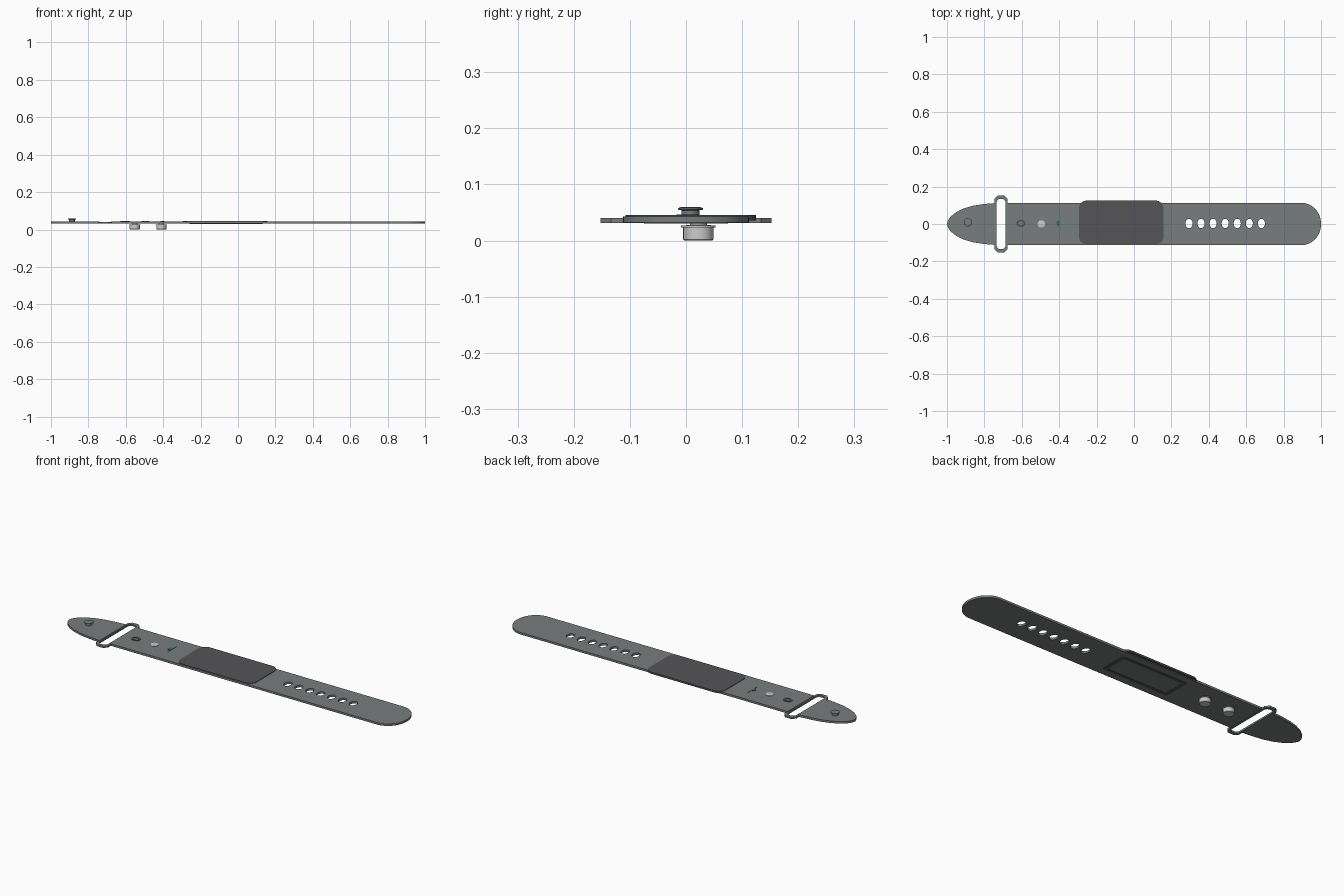
import bpy, bmesh
from math import sin, cos, pi

if "Cube" in bpy.data.objects:
    bpy.data.objects.remove(bpy.data.objects["Cube"])


def material(name, rgb):
    m = bpy.data.materials.new(name)
    m.diffuse_color = (*rgb, 1)
    m.use_nodes = True
    m.node_tree.nodes["Principled BSDF"].inputs["Base Color"].default_value = m.diffuse_color
    return m


STRAP = material("strap_grey", (0.19, 0.205, 0.205))
DARK = material("dark_grey", (0.09, 0.09, 0.095))
GREEN = material("green", (0.03, 0.3, 0.18))


def ellipse(cx, cy, rx, ry, n=32, a0=0, a1=2 * pi):
    closed = abs(a1 - a0 - 2 * pi) < 1e-6
    steps = n if closed else n - 1
    return [(cx + rx * cos(a0 + (a1 - a0) * i / steps),
             cy + ry * sin(a0 + (a1 - a0) * i / steps)) for i in range(n)]


def rounded_rect(x0, x1, y0, y1, r, n=8):
    pts = []
    for k, (cx, cy) in enumerate([(x1 - r, y1 - r), (x0 + r, y1 - r),
                                  (x0 + r, y0 + r), (x1 - r, y0 + r)]):
        pts += ellipse(cx, cy, r, r, n, k * pi / 2, (k + 1) * pi / 2)
    return pts


def plate(name, outlines, z0, z1, mat=None):
    """Flat plate from an outer outline plus hole outlines."""
    cu = bpy.data.curves.new(name, 'CURVE')
    cu.dimensions = '2D'
    cu.fill_mode = 'BOTH'
    cu.extrude = (z1 - z0) / 2
    for pts in outlines:
        s = cu.splines.new('POLY')
        s.points.add(len(pts) - 1)
        for p, (x, y) in zip(s.points, pts):
            p.co = (x, y, 0, 1)
        s.use_cyclic_u = True
    if mat:
        cu.materials.append(mat)
    ob = bpy.data.objects.new(name, cu)
    ob.location.z = (z0 + z1) / 2
    bpy.context.collection.objects.link(ob)
    finish(ob, True)
    return ob


def finish(ob, convert=False):
    bpy.ops.object.select_all(action='DESELECT')
    bpy.context.view_layer.objects.active = ob
    ob.select_set(True)
    if convert:
        bpy.ops.object.convert(target='MESH')
    bpy.ops.object.shade_smooth_by_angle()


def lathe(name, profile, x, y, mat=None, n=32):
    """Round part from (radius, z) pairs, capped at both ends."""
    bm = bmesh.new()
    rings = [[bm.verts.new((x + r * cos(2 * pi * i / n), y + r * sin(2 * pi * i / n), z))
              for i in range(n)] for r, z in profile]
    for a, b in zip(rings, rings[1:]):
        for i in range(n):
            j = (i + 1) % n
            bm.faces.new((a[i], a[j], b[j], b[i]))
    bm.faces.new(rings[0][::-1])
    bm.faces.new(rings[-1])
    bmesh.ops.recalc_face_normals(bm, faces=bm.faces)
    me = bpy.data.meshes.new(name)
    bm.to_mesh(me)
    bm.free()
    if mat:
        me.materials.append(mat)
    ob = bpy.data.objects.new(name, me)
    bpy.context.collection.objects.link(ob)
    finish(ob)


# Long strap with rounded end and adjustment holes
W = 0.112
tip = (rounded_rect(0.8, 1.0, -W, W, 0.08)[:8], )
outline = [(-0.68, W), (-0.68, -W), (0.90, -W)]
outline += ellipse(0.90, 0, 0.10, W, 25, -pi / 2, pi / 2)[1:]
holes = [ellipse(0.294 + 0.0645 * i, 0.003, 0.019, 0.025) for i in range(7)]
plate("strap", [outline] + holes, 0.032, 0.043, STRAP)

# Tapered tab on the other side of the loop
side = [(-0.74, 0.112), (-0.80, 0.107), (-0.86, 0.098), (-0.91, 0.083),
        (-0.95, 0.064), (-0.98, 0.040), (-0.996, 0.016)]
plate("end_tab", [side + [(-1.0, 0)] + [(x, -y) for x, y in side[::-1]]],
      0.032, 0.043, STRAP)

# Loop ring with chamfered ends and a long slot
half = [(-0.676, 0.10), (-0.676, 0.134), (-0.692, 0.152),
        (-0.730, 0.152), (-0.746, 0.134), (-0.746, 0.10)]
ring = half + [(x, -y) for x, y in half[::-1]]
plate("loop_ring", [ring, rounded_rect(-0.735, -0.687, -0.135, 0.135, 0.02)],
      0.031, 0.040, STRAP)

# Dark display module
module = plate("display_module", [rounded_rect(-0.294, 0.157, -0.108, 0.125, 0.04)],
               0.036, 0.0455, DARK)

# Thin frame on the underside of the module
plate("underside_frame", [rounded_rect(-0.26, 0.13, -0.075, 0.075, 0.012),
                          rounded_rect(-0.24, 0.11, -0.058, 0.058, 0.008)],
      0.0305, 0.034, DARK)

# Fastening studs below
for i, x in enumerate((-0.552, -0.41)):
    lathe(f"stud_{i + 1}", [(0.025, 0), (0.027, 0.002), (0.027, 0.023), (0.031, 0.0235),
                            (0.031, 0.027), (0.015, 0.0275), (0.015, 0.034)], x, 0.022)

# Button on the tab
lathe("tab_button", [(0.016, 0.040), (0.016, 0.054), (0.022, 0.055),
                     (0.022, 0.058), (0.017, 0.0595)], -0.888, 0.008, STRAP)

# Small details on the strap face
plate("dark_ring", [ellipse(-0.605, 0.003, 0.024, 0.020),
                    ellipse(-0.605, 0.003, 0.014, 0.011)], 0.042, 0.046, DARK)
lathe("pale_dot", [(0.02, 0.042), (0.02, 0.0445), (0.016, 0.0455)], -0.495, 0.0)
plate("green_mark", [rounded_rect(-0.399, -0.393, -0.035, 0.045, 0.002, 3)],
      0.042, 0.0445, GREEN)
plate("dark_mark", [ellipse(-0.406, 0.004, 0.008, 0.014, 16)], 0.042, 0.045, DARK)
